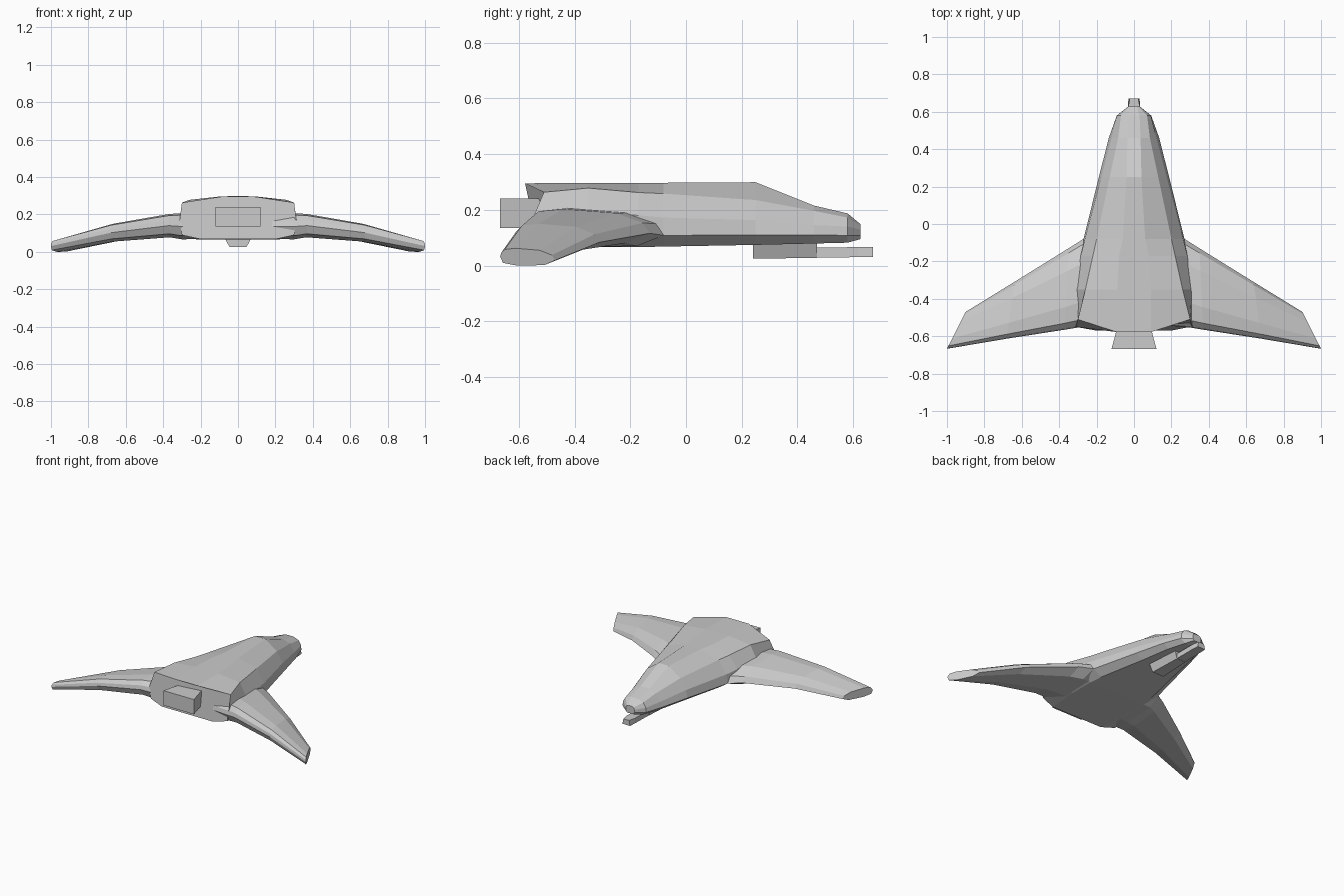
import bpy, bmesh

if "Cube" in bpy.data.objects:
    bpy.data.objects.remove(bpy.data.objects["Cube"])


def loft(name, rings):
    """Skin a list of equal-length rings and cap both ends."""
    bm = bmesh.new()
    rows = [[bm.verts.new(p) for p in ring] for ring in rings]
    n = len(rows[0])
    for a, b in zip(rows, rows[1:]):
        for i in range(n):
            j = (i + 1) % n
            bm.faces.new((a[i], a[j], b[j], b[i]))
    bm.faces.new(rows[0])
    bm.faces.new(rows[-1])
    bmesh.ops.recalc_face_normals(bm, faces=bm.faces)
    me = bpy.data.meshes.new(name)
    bm.to_mesh(me)
    bm.free()
    ob = bpy.data.objects.new(name, me)
    bpy.context.collection.objects.link(ob)
    return ob


def trapezoid(y, top_half, bottom_half, z_bottom, z_top):
    return [(-top_half, y, z_top), (top_half, y, z_top),
            (bottom_half, y, z_bottom), (-bottom_half, y, z_bottom)]


# Fuselage: y, then half cross-section (x, z) from top to bottom
sections = [
    (-0.57, (.09, .295), (.30, .263), (.312, .17), (.30, .09), (.20, .068)),
    (-0.35, (.09, .297), (.26, .278), (.31, .19), (.30, .09), (.22, .066)),
    (-0.17, (.08, .297), (.22, .262), (.285, .18), (.29, .10), (.22, .066)),
    (-0.08, (.06, .297), (.20, .258), (.262, .172), (.27, .108), (.21, .068)),
    (0.25, (.04, .299), (.13, .235), (.175, .163), (.188, .11), (.14, .074)),
    (0.46, (.035, .215), (.085, .196), (.12, .145), (.135, .11), (.10, .079)),
    (0.58, (.03, .187), (.07, .172), (.09, .14), (.092, .108), (.06, .082)),
    (0.627, (.015, .148), (.027, .143), (.033, .128), (.033, .108), (.025, .095)),
]
# The rear outline is swept forward at the shoulders
rear_shift = (-.008, .06, .02, .02, .0)
rings = []
for k, (y, *half) in enumerate(sections):
    right = [(x, y + (rear_shift[i] if k == 0 else 0), z)
             for i, (x, z) in enumerate(half)]
    left = [(-x, yy, z) for x, yy, z in reversed(right)]
    rings.append(right + left)
loft("fuselage", rings)

# Wing: one blunt aerofoil (chord fraction, height fraction) placed at stations
aerofoil = [(0, .3), (.06, .6), (.28, .88), (.72, 1), (.92, .93), (.985, .72),
            (1, .5), (.95, .15), (.7, 0), (.2, .02)]
# x at leading/trailing edge, y at leading/trailing edge, z bottom/top
stations = [
    (.15, .15, -.09, -.54, .07, .20),
    (.27, .31, -.08, -.555, .067, .206),
    (.35, .37, -.13, -.565, .078, .203),
    (.64, .68, -.31, -.613, .055, .15),
    (.90, 1.0, -.47, -.667, .0, .062),
]
for side, label in ((1, "right"), (-1, "left")):
    loft(label + "_wing", [
        [(side * (x0 + (x1 - x0) * t), y0 + (y1 - y0) * t, z0 + (z1 - z0) * h)
         for t, h in aerofoil]
        for x0, x1, y0, y1, z0, z1 in stations])

# Engine nozzle at the rear, flaring outwards
loft("engine_nozzle", [trapezoid(-.667, .12, .12, .135, .24),
                       trapezoid(-.50, .075, .075, .135, .24)])

# Chin gun: tapered housing and barrel
loft("gun_housing", [trapezoid(.24, .075, .045, .025, .08),
                     trapezoid(.47, .05, .035, .027, .08)])
loft("gun_barrel", [trapezoid(.44, .035, .035, .028, .064),
                    trapezoid(.62, .033, .033, .03, .066),
                    trapezoid(.671, .022, .03, .03, .067)])
